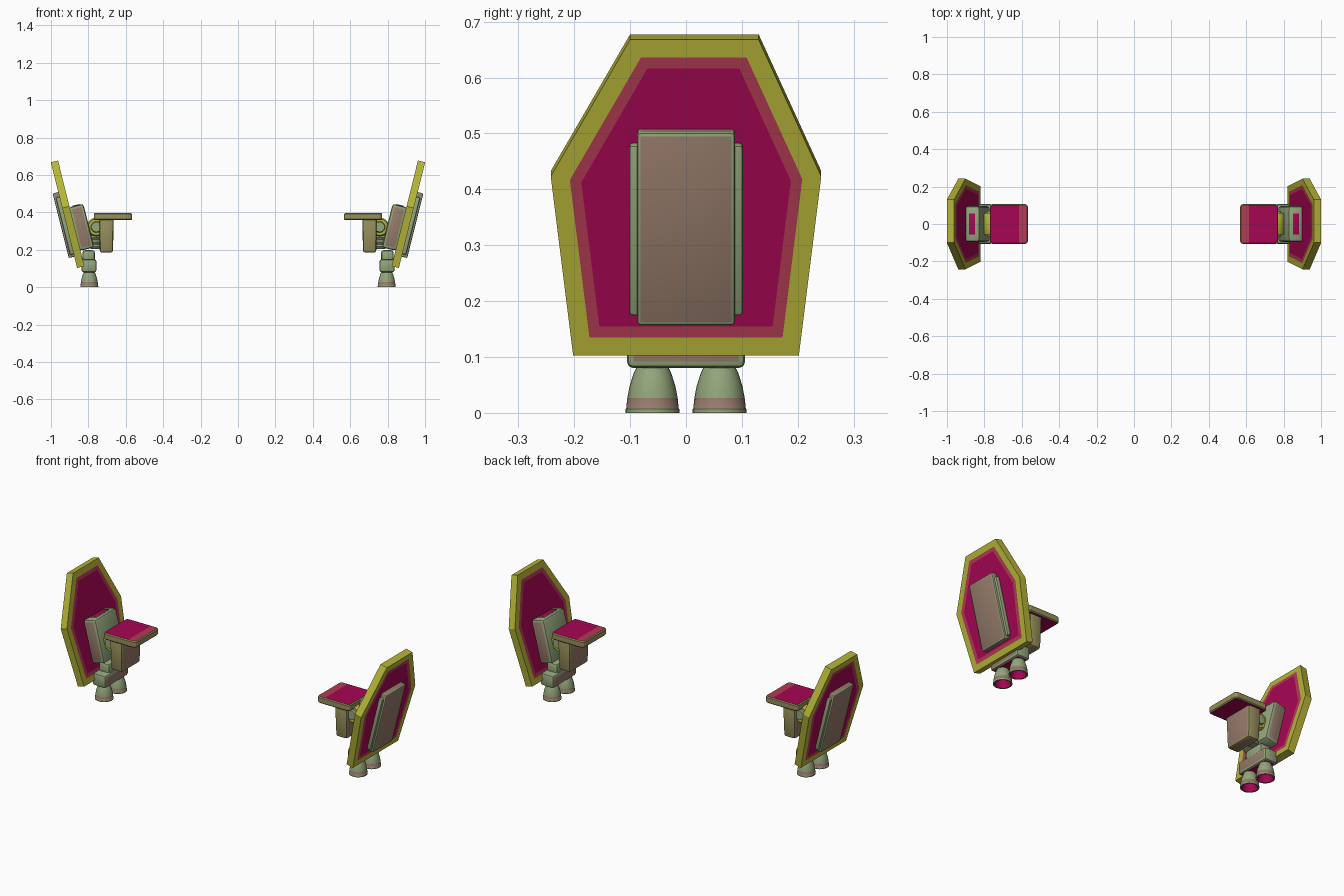
import bpy, bmesh, math
from mathutils import Matrix, Vector

if "Cube" in bpy.data.objects:
    bpy.data.objects.remove(bpy.data.objects["Cube"])


def srgb(r, g, b):
    return tuple((c / 255) ** 2.2 for c in (r, g, b)) + (1,)


# Palette
PALETTE = {
    "olive_yellow": srgb(180, 178, 58),
    "magenta": srgb(165, 14, 84),
    "rose": srgb(176, 62, 84),
    "sage": srgb(146, 164, 122),
    "taupe": srgb(148, 122, 106),
    "khaki": srgb(150, 142, 92),
}
MATS = []
for name, colour in PALETTE.items():
    m = bpy.data.materials.new(name)
    m.use_nodes = True
    m.diffuse_color = colour
    m.node_tree.nodes["Principled BSDF"].inputs["Base Color"].default_value = colour
    MATS.append(m)
YELLOW, MAGENTA, ROSE, SAGE, TAUPE, KHAKI = range(len(MATS))

# Leaning frame of the shield: local x outward, z up along the panel
TILT = Matrix.Translation((0.86, 0, 0.103)) @ Matrix.Rotation(math.radians(14), 4, "Y")


def finish(bm, name, matrix=None, smooth=False):
    """Turn the mesh into an object mirrored to both sides."""
    if matrix:
        bm.transform(matrix)
    bmesh.ops.recalc_face_normals(bm, faces=bm.faces)
    mesh = bpy.data.meshes.new(name)
    bm.to_mesh(mesh)
    bm.free()
    for m in MATS:
        mesh.materials.append(m)
    ob = bpy.data.objects.new(name, mesh)
    bpy.context.collection.objects.link(ob)
    ob.modifiers.new("both_sides", "MIRROR").use_mirror_merge = False
    if smooth:
        bpy.ops.object.select_all(action="DESELECT")
        ob.select_set(True)
        bpy.context.view_layer.objects.active = ob
        bpy.ops.object.shade_smooth_by_angle(angle=math.radians(40))
    return ob


def box(name, x, y, z, colour=SAGE, edge=SAGE, bevel=0.01, matrix=None, rule=None, taper=1.0):
    """Chamfered box from ranges, symmetric in y; rule(normal) picks face colours."""
    bm = bmesh.new()
    bmesh.ops.create_cube(bm, size=1)
    cx = sum(x) / 2
    for v in bm.verts:
        k = taper if v.co.z < 0 else 1
        v.co = (cx + v.co.x * (x[1] - x[0]) * k, v.co.y * 2 * y * k, z[0] if v.co.z < 0 else z[1])
    bm.normal_update()
    for f in bm.faces:
        f.material_index = colour
        if rule:
            f.material_index = rule(f.normal)
    bmesh.ops.bevel(bm, geom=bm.edges[:], offset=bevel, segments=2, profile=0.5,
                    affect="EDGES", material=edge)
    return finish(bm, name, matrix, smooth=True)


def lathe(bm, profile, colours, matrix, steps=24):
    """Revolve (radius, height) points; one colour per band."""
    rings = []
    for r, h in profile:
        rings.append([bm.verts.new(matrix @ Vector((r * math.cos(a), r * math.sin(a), h)))
                      for a in (2 * math.pi * i / steps for i in range(steps))])
    for lower, upper, c in zip(rings, rings[1:], colours):
        for i in range(steps):
            j = (i + 1) % steps
            bm.faces.new((lower[i], lower[j], upper[j], upper[i])).material_index = c
    bm.faces.new(rings[0]).material_index = colours[0]
    bm.faces.new(rings[-1]).material_index = colours[-1]


# Shield: six-sided slab with inset colour bands on both faces
bm = bmesh.new()
outline = [(-0.10, 0.582), (0.13, 0.582), (0.242, 0.33), (0.202, 0), (-0.202, 0), (-0.242, 0.33)]
cap = bm.faces.new([bm.verts.new((0, y, v)) for y, v in outline])
ext = bmesh.ops.extrude_face_region(bm, geom=[cap], use_keep_orig=True)
for g in ext["geom"]:
    if isinstance(g, bmesh.types.BMVert):
        g.co.x = -0.04
bmesh.ops.recalc_face_normals(bm, faces=bm.faces)
caps = [f for f in bm.faces if len(f.verts) == 6]
for width, colour in ((0.033, ROSE), (0.02, MAGENTA)):
    bmesh.ops.inset_individual(bm, faces=caps, thickness=width, use_even_offset=True)
    for f in caps:
        f.material_index = colour
finish(bm, "shield", TILT)

# Outer plate on the shield with stepped side flanges
box("outer_plate", (-0.005, 0.031), 0.088, (0.062, 0.418), TAUPE, SAGE, 0.007, TILT)
box("outer_plate_flange", (-0.005, 0.02), 0.102, (0.077, 0.392), SAGE, SAGE, 0.007, TILT)

# Mounting block on the inside of the shield
box("mount_block", (-0.115, -0.035), 0.095, (0.085, 0.325), TAUPE, SAGE, 0.014, TILT,
    rule=lambda n: TAUPE if abs(n.y) > 0.5 else SAGE)
box("mount_block_cap", (-0.095, -0.055), 0.06, (0.31, 0.329), MAGENTA, SAGE, 0.003, TILT)

# Round hinge between mounting block and arm
bm = bmesh.new()
hinge = Matrix.Translation((0.757, 0, 0.322)) @ Matrix.Rotation(math.pi / 2, 4, "X")
lathe(bm, [(0.026, -0.07), (0.03, -0.06), (0.044, -0.06), (0.05, -0.05),
           (0.05, 0.05), (0.044, 0.06), (0.03, 0.06), (0.026, 0.07)],
      [SAGE, YELLOW, YELLOW, YELLOW, YELLOW, YELLOW, SAGE], hinge)
finish(bm, "hinge", smooth=True)

# Ribbed boot under the hinge
bm = bmesh.new()
ribs = [(0.034 if i % 2 else 0.024, 0.012 * i) for i in range(8)]
lathe(bm, ribs, [SAGE] * 7, Matrix.Translation((0.762, 0, 0.205)))
finish(bm, "ribbed_boot")

# Upright arm and the flat pad on top of it
box("arm", (0.665, 0.742), 0.09, (0.185, 0.37), TAUPE, KHAKI, 0.012, taper=0.92,
    rule=lambda n: KHAKI if abs(n.y) > 0.5 else TAUPE)

bm = bmesh.new()
bmesh.ops.create_cube(bm, size=1)
bmesh.ops.transform(bm, verts=bm.verts, matrix=Matrix.Translation((0.669, 0, 0.377))
                    @ Matrix.Diagonal((0.204, 0.214, 0.037, 1)))
upright = [e for e in bm.edges if abs(e.verts[0].co.z - e.verts[1].co.z) > 0.01]
bmesh.ops.bevel(bm, geom=upright, offset=0.018, segments=3, profile=0.5, affect="EDGES")
bm.normal_update()
flats = [f for f in bm.faces if abs(f.normal.z) > 0.9]
for f in bm.faces:
    f.material_index = MAGENTA if f in flats else KHAKI
rims = [e for f in flats for e in f.edges]
bmesh.ops.bevel(bm, geom=rims, offset=0.005, segments=1, affect="EDGES", material=KHAKI)
bmesh.ops.bisect_plane(bm, geom=bm.verts[:] + bm.edges[:] + bm.faces[:],
                       plane_co=(0.615, 0, 0), plane_no=(1, 0, 0))
for f in bm.faces:
    if f.material_index == MAGENTA and f.calc_center_median().x < 0.615 and f.normal.z > 0:
        f.material_index = ROSE
finish(bm, "pad")

# Thruster housing
box("thruster_neck", (0.765, 0.832), 0.06, (0.13, 0.198), SAGE, SAGE, 0.014)
box("thruster_housing", (0.757, 0.838), 0.106, (0.08, 0.15), SAGE, SAGE, 0.012,
    rule=lambda n: MAGENTA if n.z < -0.5 else TAUPE if abs(n.x) > 0.5 else SAGE)

# Bell nozzles, open at the bottom
bm = bmesh.new()
bell = [(0.027, 0.085), (0.034, 0.07), (0.041, 0.048), (0.045, 0.027), (0.047, 0.008),
        (0.048, 0.007), (0.048, 0), (0.041, 0), (0.034, 0.03), (0.02, 0.055)]
bands = [SAGE, SAGE, SAGE, TAUPE, SAGE, SAGE, SAGE, MAGENTA, MAGENTA]
for side in (-1, 1):
    lathe(bm, bell, bands, Matrix.Translation((0.795, side * 0.06, 0)))
finish(bm, "nozzles", smooth=True)
